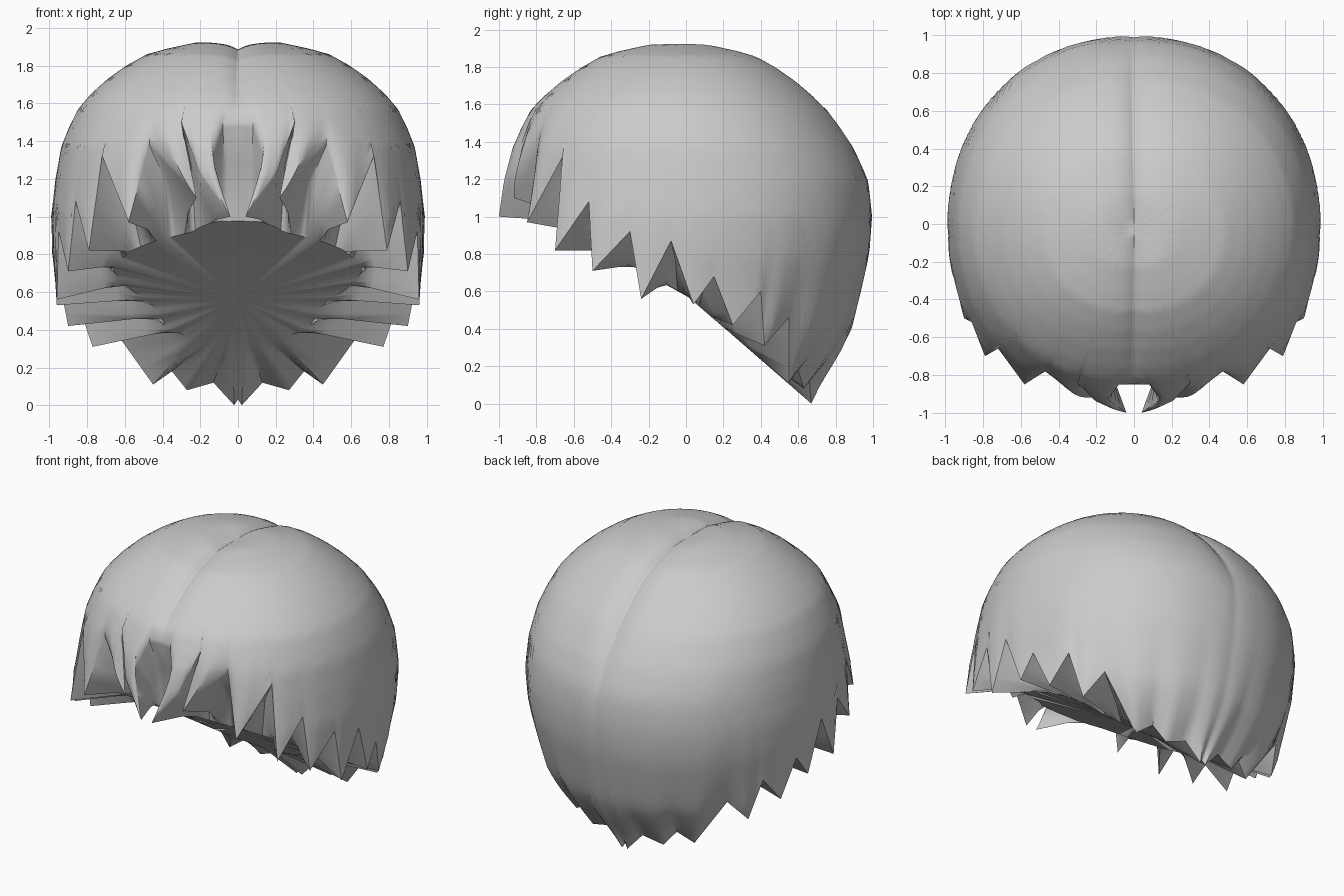
import bpy, bmesh, math
from mathutils import Vector

cube = bpy.data.objects.get("Cube")
if cube:
    bpy.data.objects.remove(cube, do_unlink=True)

STEPS = 4      # columns between neighbouring hem points
ROWS = 40      # rings from crown to hem

# Dome profile: radius and height, crown first
PROFILE = [(0, 1.93), (.22, 1.925), (.38, 1.89), (.49, 1.86), (.6, 1.8), (.7, 1.73),
           (.79, 1.65), (.86, 1.57), (.91, 1.47), (.95, 1.37), (.98, 1.2), (1, 1),
           (.985, .8), (.94, .6), (.89, .4), (.82, .26), (.72, .1), (.67, 0)]

# Hem of the left half from front to back, alternating notches and lock tips
HEM = [(0, -.85, 1.48), (.08, -.85, 1.47), (.14, -.93, 1.3), (.04, -1, 1), (.2, -.94, 1.22),
       (.3, -.84, 1.5), (.22, -.92, 1.1), (.47, -.78, 1.38), (.58, -.85, .97),
       (.72, -.66, 1.32), (.79, -.7, .82), (.86, -.52, 1.08), (.9, -.5, .71),
       (.95, -.3, .92), (.96, -.24, .56), (.98, -.08, .87), (.96, .04, .53),
       (.95, .15, .68), (.9, .25, .42), (.87, .4, .6), (.77, .42, .31), (.7, .55, .46),
       (.45, .55, .11), (.35, .6, .18), (.27, .63, .08), (.13, .66, .12),
       (.02, .67, 0), (0, .66, .03)]
NOTCHES = [0, 1] + list(range(5, len(HEM), 2))


def clamp(v):
    return max(0.0, min(1.0, v))


def profile_at(u):
    """Point on the profile at index position u."""
    i = min(int(u), len(PROFILE) - 2)
    a, b = Vector(PROFILE[i]), Vector(PROFILE[i + 1])
    return a.lerp(b, u - i)


def profile_index(z):
    """Index position of the profile at height z."""
    for i in range(len(PROFILE) - 1):
        hi, lo = PROFILE[i][1], PROFILE[i + 1][1]
        if lo <= z <= hi:
            return i + (hi - z) / (hi - lo)
    return len(PROFILE) - 1


def dome(angle, u):
    """Dome surface, narrower front to back and leaning forward near the crown."""
    r, z = profile_at(u)
    r *= 1 + .02 * math.sin(2 * angle) ** 2
    shift = -.04 * clamp((z - 1.2) / .4)
    depth = r * (1 - .11 * clamp((z - 1.2) / .65))
    return Vector((.985 * r * math.sin(angle), shift - depth * math.cos(angle), z))


def hem_angle(p):
    return math.atan2(p[0], -p[1])


def smooth(values):
    """Moving average with the ends reflected across the centre plane."""
    n, w = len(values) - 1, 2 * STEPS
    return [sum(values[n - abs(n - abs(i + k))] for k in range(-w, w + 1)) / (2 * w + 1)
            for i in range(n + 1)]


# Subdivided hem; columns start evenly spread between the notches
hem = []
for a, b in zip(HEM, HEM[1:]):
    hem += [Vector(a).lerp(Vector(b), k / STEPS) for k in range(STEPS)]
hem.append(Vector(HEM[-1]))
angles = [0.0]
for i, j in zip(NOTCHES, NOTCHES[1:]):
    a, b = hem_angle(HEM[i]), hem_angle(HEM[j])
    count = (j - i) * STEPS
    angles += [a + (b - a) * k / count for k in range(1, count + 1)]
radii = smooth([p.xy.length for p in hem])

bm = bmesh.new()
core = Vector((0, 0, 1))
columns = []
for p, angle, radius in zip(hem, angles, radii):
    end = profile_index(p.z)
    turn = hem_angle(p) - angle
    offset = p - dome(angle + turn, end)
    points = []
    # Outer dome with the parting groove, drawn out into locks at the hem
    for row in range(ROWS + 1):
        s = row / ROWS
        q = dome(angle + turn * s ** 8, end * s) + offset * s ** 12
        depth = .01 + .035 * clamp((q.z - 1.1) / .5)
        groove = depth * math.exp(-abs(q.x) / .07) * (1 - s ** 4)
        points.append(q - (q - core).normalized() * groove)
    # Underside of the locks, running in to a sloping rim, steeper at the back
    front = math.cos(angle)
    r = radius * (.7 + .12 * math.exp(-(angle / .25) ** 2) - .24 * clamp((.35 - front) / .5))
    rim = Vector((r * math.sin(angle), -r * front, 0))
    rim.z = .58 - (.86 if rim.y > 0 else .55) * rim.y
    mid = p.lerp(rim, .7)
    if p.z > rim.z:
        mid.z = p.z + (rim.z - p.z) * .4
    points += [mid, rim, Vector((0, .03, .56))]
    points[0].x = 0
    if p.x == 0:
        for q in points:
            q.x = 0
    columns.append([bm.verts.new(q) for q in points])

for a, b in zip(columns, columns[1:]):
    for i in range(len(a) - 1):
        bm.faces.new((a[i], a[i + 1], b[i + 1], b[i]))
bmesh.ops.remove_doubles(bm, verts=bm.verts, dist=.0005)
bmesh.ops.recalc_face_normals(bm, faces=bm.faces)
# Keep the outside facing out
top = max(bm.faces, key=lambda f: f.calc_center_median().z)
if top.normal.z < 0:
    bmesh.ops.reverse_faces(bm, faces=bm.faces)

mesh = bpy.data.meshes.new("hair")
bm.to_mesh(mesh)
bm.free()
hair = bpy.data.objects.new("hair", mesh)
bpy.context.collection.objects.link(hair)

# Plain grey material
grey = bpy.data.materials.new("light grey")
grey.use_nodes = True
colour = (.6, .6, .6, 1)
grey.diffuse_color = colour
grey.node_tree.nodes["Principled BSDF"].inputs["Base Color"].default_value = colour
mesh.materials.append(grey)

# Smooth shading with sharp lock edges, then the mirrored half
bpy.ops.object.select_all(action="DESELECT")
hair.select_set(True)
bpy.context.view_layer.objects.active = hair
bpy.ops.object.shade_smooth_by_angle(angle=math.radians(45))
mirror = hair.modifiers.new("mirror", "MIRROR")
mirror.use_axis[0] = True
mirror.merge_threshold = .0005
